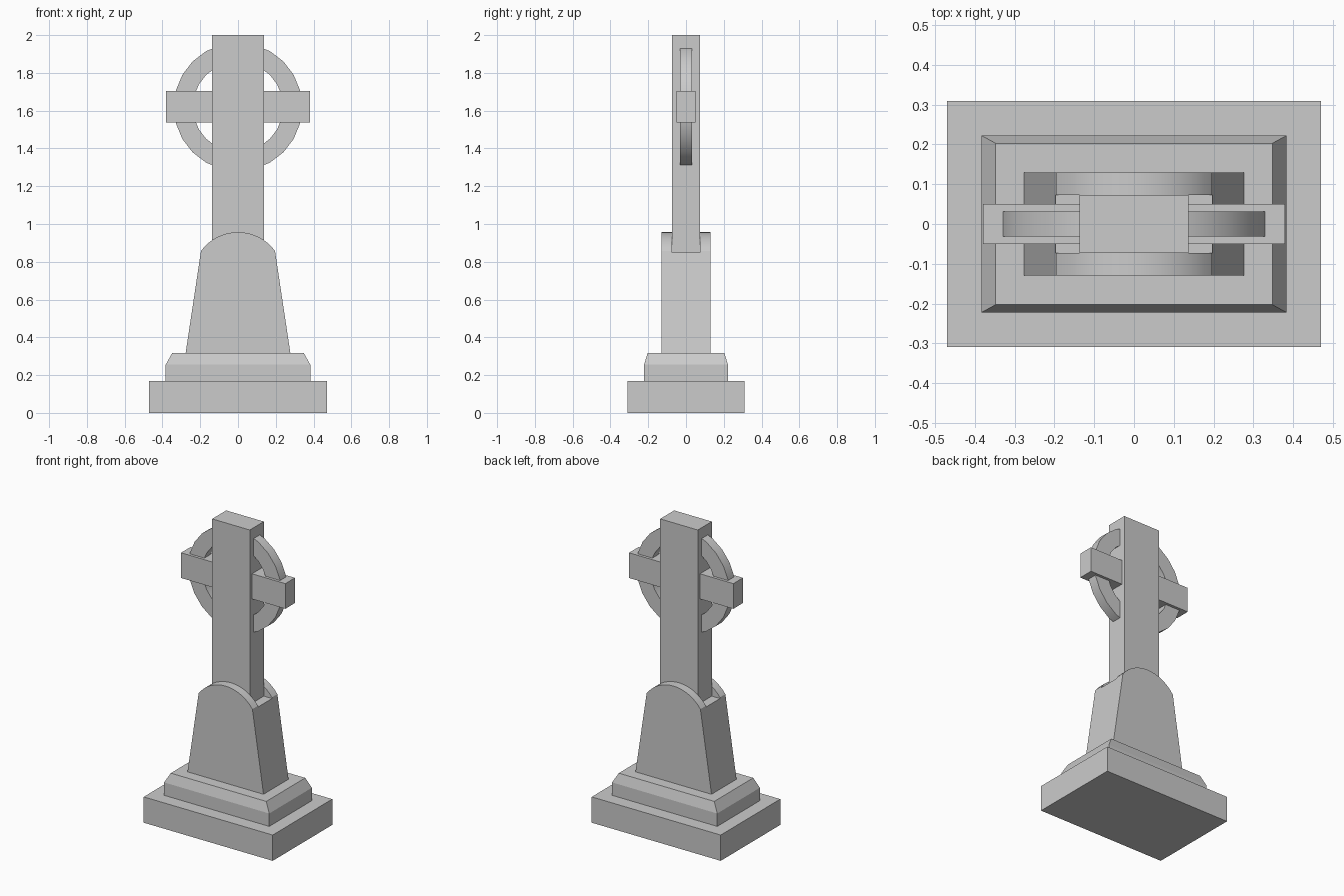
import bpy, bmesh, math

if "Cube" in bpy.data.objects:
    bpy.data.objects.remove(bpy.data.objects["Cube"])


def finish(name, bm, smooth=False):
    bmesh.ops.recalc_face_normals(bm, faces=bm.faces[:])
    mesh = bpy.data.meshes.new(name)
    bm.to_mesh(mesh)
    bm.free()
    ob = bpy.data.objects.new(name, mesh)
    bpy.context.collection.objects.link(ob)
    if smooth:
        smooth_by_angle(ob)
    return ob


def activate(ob):
    bpy.ops.object.select_all(action='DESELECT')
    ob.select_set(True)
    bpy.context.view_layer.objects.active = ob


def smooth_by_angle(ob):
    activate(ob)
    bpy.ops.object.shade_smooth_by_angle(angle=math.radians(28))


def stack(name, levels):
    """Rectangular solid through levels of (half x, half y, z)."""
    bm = bmesh.new()
    rings = [[bm.verts.new((sx * hx, sy * hy, z))
              for sx, sy in ((-1, -1), (1, -1), (1, 1), (-1, 1))]
             for hx, hy, z in levels]
    bm.faces.new(rings[0])
    bm.faces.new(rings[-1])
    for a, b in zip(rings, rings[1:]):
        for i in range(4):
            j = (i + 1) % 4
            bm.faces.new((a[i], a[j], b[j], b[i]))
    return finish(name, bm)


def box(name, hx, hy, z0, z1):
    return stack(name, [(hx, hy, z0), (hx, hy, z1)])


# Stepped base
box("base_slab", 0.47, 0.31, 0.0, 0.17)
stack("chamfered_plinth", [(0.383, 0.222, 0.17), (0.383, 0.222, 0.255),
                           (0.348, 0.203, 0.318)])

# Tapered pedestal with an arched top
half, spring, apex = 0.196, 0.857, 0.957
rise = apex - spring
radius = (half ** 2 + rise ** 2) / (2 * rise)
sweep = math.asin(half / radius)
steps = 16
profile = [(-0.277, 0.318), (0.277, 0.318)]
for i in range(steps + 1):
    a = sweep * (1 - 2 * i / steps)
    profile.append((radius * math.sin(a), apex - radius + radius * math.cos(a)))
bm = bmesh.new()
face = bm.faces.new([bm.verts.new((x, -0.13, z)) for x, z in profile])
ext = bmesh.ops.extrude_face_region(bm, geom=[face], use_keep_orig=True)
bmesh.ops.translate(bm, vec=(0, 0.26, 0),
                    verts=[g for g in ext["geom"] if isinstance(g, bmesh.types.BMVert)])
pedestal = finish("pedestal", bm)

# Slot through the arch that receives the shaft
cutter = box("slot_cutter", 0.4, 0.073, 0.85, 1.1)
cutter.hide_render = True
mod = pedestal.modifiers.new("slot", 'BOOLEAN')
mod.operation = 'DIFFERENCE'
mod.solver = 'EXACT'
mod.object = cutter
activate(pedestal)
bpy.ops.object.modifier_apply(modifier=mod.name)
bpy.data.objects.remove(cutter)
smooth_by_angle(pedestal)

# Cross
box("shaft", 0.137, 0.073, 0.85, 2.0)
box("cross_arm", 0.38, 0.05, 1.537, 1.703)

# Ring around the crossing
segments = 24
bm = bmesh.new()
loops = []
for i in range(segments):
    a = 2 * math.pi * i / segments
    loops.append([bm.verts.new((r * math.cos(a), y, 1.62 + r * math.sin(a)))
                  for r, y in ((0.34, -0.032), (0.34, 0.032),
                               (0.239, 0.032), (0.239, -0.032))])
for i in range(segments):
    a, b = loops[i], loops[(i + 1) % segments]
    for k in range(4):
        m = (k + 1) % 4
        bm.faces.new((a[k], a[m], b[m], b[k]))
finish("ring", bm, smooth=True)
